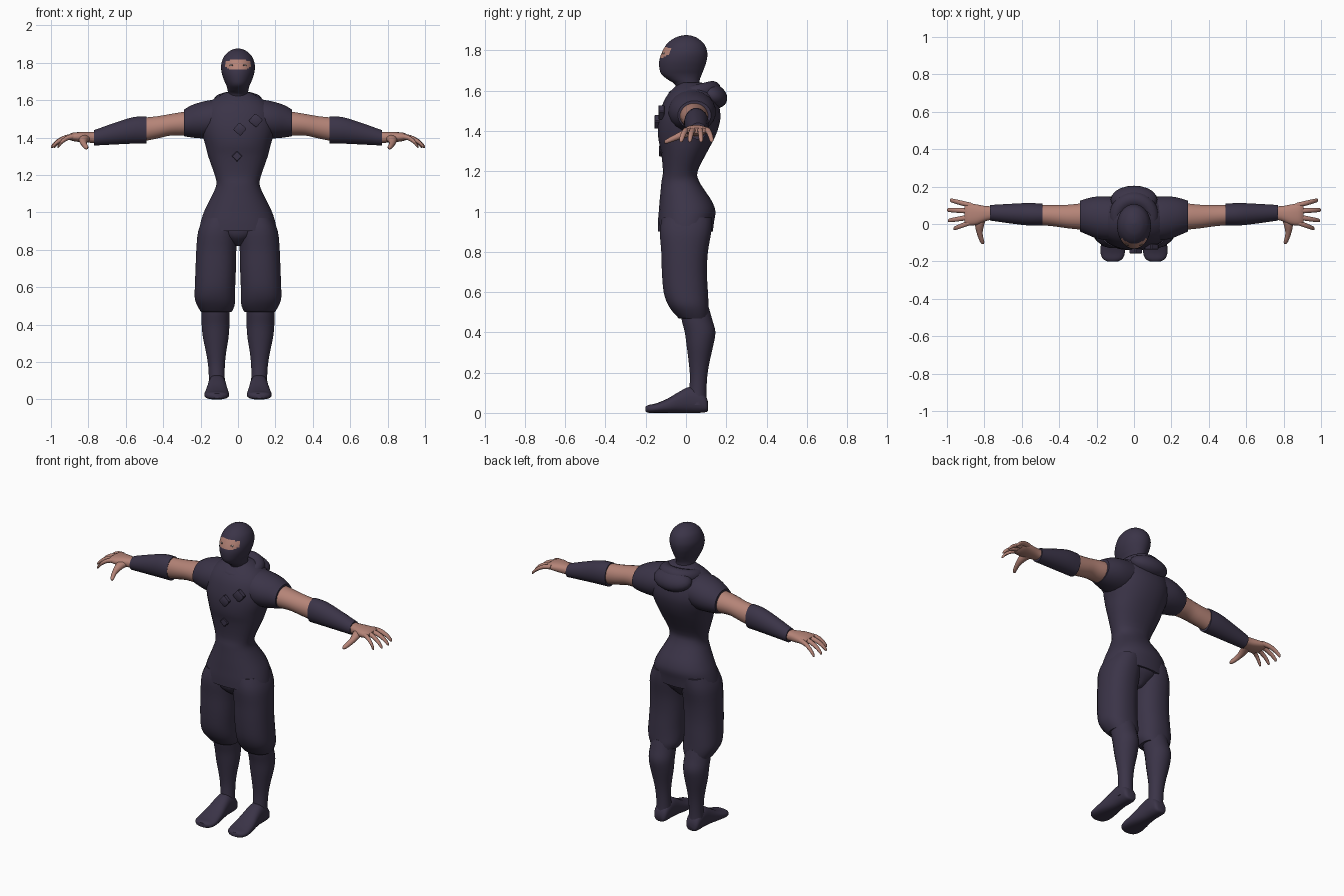
import bpy, bmesh, math
from mathutils import Matrix, Vector


def material(name, rgb):
    m = bpy.data.materials.new(name)
    m.diffuse_color = (*rgb, 1)
    return m


CLOTH = material("dark_purple_cloth", (0.043, 0.034, 0.064))
SKIN = material("skin", (0.46, 0.23, 0.185))
WHITE = material("eye_white", (0.5, 0.45, 0.43))
DARK = material("eye_dark", (0.03, 0.02, 0.02))


def finish(name, bm, mat, angle=50):
    bmesh.ops.recalc_face_normals(bm, faces=bm.faces[:])
    me = bpy.data.meshes.new(name)
    bm.to_mesh(me)
    bm.free()
    me.materials.append(mat)
    ob = bpy.data.objects.new(name, me)
    bpy.context.collection.objects.link(ob)
    bpy.ops.object.select_all(action='DESELECT')
    ob.select_set(True)
    bpy.context.view_layer.objects.active = ob
    bpy.ops.object.shade_smooth_by_angle(angle=math.radians(angle))
    return ob


def smooth_stations(st, steps):
    """Catmull-Rom interpolation between stations."""
    out = []
    for i in range(len(st) - 1):
        p0, p1, p2, p3 = st[max(i - 1, 0)], st[i], st[i + 1], st[min(i + 2, len(st) - 1)]
        for k in range(steps):
            t = k / steps
            out.append([0.5 * (2 * b + (c - a) * t + (2 * a - 5 * b + 4 * c - d) * t * t
                               + (3 * b - a - 3 * c + d) * t ** 3)
                        for a, b, c, d in zip(p0, p1, p2, p3)])
    return out + [list(st[-1])]


def skin_rings(rings, closed=False):
    bm = bmesh.new()
    vs = [[bm.verts.new(p) for p in r] for r in rings]
    n = len(vs[0])
    for i in range(len(vs) if closed else len(vs) - 1):
        a, b = vs[i], vs[(i + 1) % len(vs)]
        for j in range(n):
            bm.faces.new((a[j], a[(j + 1) % n], b[(j + 1) % n], b[j]))
    if not closed:
        bm.faces.new(vs[0])
        bm.faces.new(vs[-1])
    return bm


def loft(name, axis, stations, mat, side=1, power=2.0, sides=20, steps=3):
    """Each station: position on axis, centre and half width in u, low and high in v.
    Axis z uses u=x v=y, axis x uses u=y v=z, axis y uses u=x v=z."""
    rings = []
    for t, cu, ru, lo, hi in smooth_stations(stations, steps):
        ring = []
        for k in range(sides):
            a = 2 * math.pi * (k + 0.5) / sides
            c, s = math.cos(a), math.sin(a)
            u = cu + ru * math.copysign(abs(c) ** (2 / power), c)
            v = (lo + hi) / 2 + (hi - lo) / 2 * math.copysign(abs(s) ** (2 / power), s)
            x, y, z = {'x': (t, u, v), 'y': (u, t, v), 'z': (u, v, t)}[axis]
            ring.append((x * side, y, z))
        rings.append(ring)
    return finish(name, skin_rings(rings), mat)


def ellipsoid(name, loc, scale, mat, tilt=0):
    bm = bmesh.new()
    bmesh.ops.create_uvsphere(bm, u_segments=20, v_segments=12, radius=1)
    bm.transform(Matrix.Translation(loc) @ Matrix.Rotation(tilt, 4, 'X')
                 @ Matrix.Diagonal((*scale, 1)))
    return finish(name, bm, mat)


# Tunic, from shoulders to hem
loft("tunic", 'z', [
    (1.64, 0, .07, -.03, .08), (1.60, 0, .14, -.075, .13), (1.55, 0, .185, -.11, .158),
    (1.48, 0, .2, -.132, .172), (1.42, 0, .193, -.14, .163), (1.36, 0, .175, -.138, .14),
    (1.30, 0, .16, -.125, .108), (1.2, 0, .125, -.115, .058), (1.15, 0, .116, -.122, .066),
    (1.1, 0, .135, -.127, .097), (1.05, 0, .16, -.132, .13), (1.0, 0, .184, -.136, .147),
    (.95, 0, .2, -.14, .14), (.9, 0, .21, -.141, .134)], CLOTH, power=2.2, sides=28)

# Seat of the trousers
loft("trouser_seat", 'z', [(.96, 0, .17, -.125, .13), (.9, 0, .15, -.125, .125),
     (.86, 0, .09, -.11, .1), (.82, 0, .03, -.06, .06)], CLOTH)

# Front pouches and chest knot
for i, (x, y, z, w, ang) in enumerate([(.01, -.142, 1.445, .052, 40), (.095, -.122, 1.492, .055, 40),
                                       (-.005, -.119, 1.3, .042, 45)]):
    bm = bmesh.new()
    bmesh.ops.create_cube(bm, size=1)
    bmesh.ops.bevel(bm, geom=bm.edges[:], offset=.1, segments=1, affect='EDGES')
    bm.transform(Matrix.Translation((x, y, z)) @ Matrix.Rotation(math.radians(ang), 4, 'Y')
                 @ Matrix.Diagonal((w, .03, w, 1)))
    finish("chest_pouch_%d" % i, bm, CLOTH, 30)

# Cowl ring round the neck, thicker at the back
rings = []
for i in range(28):
    a = 2 * math.pi * i / 28
    back = (1 - math.cos(a)) / 2
    out = Vector((math.sin(a), -math.cos(a), 0))
    c = Vector((.095 * math.sin(a), .035 - .095 * math.cos(a), 1.575 + .03 * back))
    r = .03 + .014 * back
    rings.append([c + r * (out * math.cos(b) + Vector((0, 0, 1)) * math.sin(b))
                  for b in (2 * math.pi * k / 12 for k in range(12))])
finish("cowl_ring", skin_rings(rings, True), CLOTH)
ellipsoid("folded_hood", (0, .13, 1.575), (.125, .078, .06), CLOTH, math.radians(-25))

# Masked head with a skin coloured eye opening
head = loft("head", 'z', [
    (1.58, 0, .057, -.04, .075), (1.63, 0, .053, -.055, .068), (1.655, 0, .056, -.09, .069),
    (1.68, 0, .063, -.121, .078), (1.71, 0, .076, -.132, .09), (1.75, 0, .088, -.133, .103),
    (1.79, 0, .09, -.12, .106), (1.83, 0, .077, -.097, .092), (1.857, 0, .053, -.065, .063),
    (1.87, 0, .03, -.035, .037), (1.876, 0, .008, -.006, .01)], CLOTH, sides=40, steps=6)
head.data.materials.append(SKIN)
for p in head.data.polygons:
    c = p.center
    if c.y < 0 and (abs(c.x) / .072) ** 3 + (abs(c.z - 1.79) / .028) ** 2 < 1:
        p.material_index = 1

for s, tag in ((-1, "right"), (1, "left")):
    # Eyes
    ellipsoid(tag + "_eye", (.031 * s, -.107, 1.785), (.014, .008, .006), WHITE)
    ellipsoid(tag + "_pupil", (.031 * s, -.112, 1.785), (.005, .005, .005), DARK)
    # Sleeve, bare arm and forearm wrap
    loft(tag + "_sleeve", 'x', [(.06, .03, .11, 1.42, 1.6), (.14, .03, .118, 1.395, 1.602),
         (.2, .035, .113, 1.395, 1.59), (.25, .04, .098, 1.4, 1.573),
         (.29, .042, .083, 1.407, 1.55)], CLOTH, s)
    loft(tag + "_upper_arm", 'x', [(.22, .04, .072, 1.415, 1.54), (.29, .04, .07, 1.41, 1.538),
         (.36, .04, .063, 1.41, 1.527), (.43, .045, .058, 1.395, 1.515),
         (.53, .05, .054, 1.375, 1.505)], SKIN, s)
    loft(tag + "_forearm_wrap", 'x', [(.49, .05, .059, 1.368, 1.515), (.56, .052, .061, 1.367, 1.51),
         (.65, .055, .054, 1.363, 1.483), (.77, .06, .042, 1.357, 1.44)], CLOTH, s)
    # Hand, fingers and thumb
    loft(tag + "_palm", 'x', [(.74, .06, .035, 1.37, 1.43), (.79, .056, .04, 1.372, 1.43),
         (.84, .05, .055, 1.375, 1.43), (.885, .052, .06, 1.382, 1.426),
         (.905, .053, .052, 1.39, 1.416)], SKIN, s, 2.4)
    for i, (b, t, reach) in enumerate([(.099, .128, .985), (.069, .075, 1.0),
                                       (.038, .018, .995), (.01, -.025, .965)]):
        f = []
        for k, z, r in ((0, 1.406, .015), (.4, 1.4, .014), (.75, 1.378, .0125),
                        (.95, 1.355, .01), (1, 1.349, .004)):
            f.append((.87 + (reach - .87) * k, b + (t - b) * k, r, z - r, z + r))
        loft("%s_finger_%d" % (tag, i), 'x', f, SKIN, s, sides=10, steps=2)
    loft(tag + "_thumb", 'y', [(.05, .81, .032, 1.38, 1.42), (0, .825, .026, 1.367, 1.412),
         (-.05, .825, .016, 1.352, 1.386), (-.095, .812, .012, 1.337, 1.361),
         (-.108, .808, .004, 1.34, 1.35)], SKIN, s, sides=12)
    # Baggy trouser leg gathered below the knee
    loft(tag + "_trouser_leg", 'z', [
        (.97, .095, .09, -.12, .13), (.9, .108, .106, -.131, .127), (.8, .116, .108, -.124, .11),
        (.7, .119, .109, -.121, .105), (.6, .123, .109, -.112, .11), (.54, .123, .109, -.092, .113),
        (.5, .118, .1, -.065, .115), (.468, .116, .083, -.035, .113)], CLOTH, s, 2.3)
    # Lower leg
    loft(tag + "_lower_leg", 'z', [
        (.52, .12, .073, -.03, .115), (.46, .12, .075, -.022, .132), (.4, .12, .075, -.007, .147),
        (.33, .119, .069, .003, .135), (.25, .117, .054, .013, .117), (.18, .115, .045, .019, .106),
        (.1, .113, .043, .015, .102), (.04, .113, .047, .01, .105)], CLOTH, s)
    # Soft shoe
    loft(tag + "_shoe", 'y', [
        (.11, .112, .025, .01, .05), (.1, .112, .04, .004, .08), (.07, .112, .046, 0, .115),
        (.02, .112, .048, 0, .13), (-.03, .112, .053, 0, .108), (-.09, .113, .062, 0, .072),
        (-.15, .114, .066, 0, .047), (-.185, .114, .054, 0, .04), (-.2, .114, .03, .006, .032)],
        CLOTH, s, 2.5)
